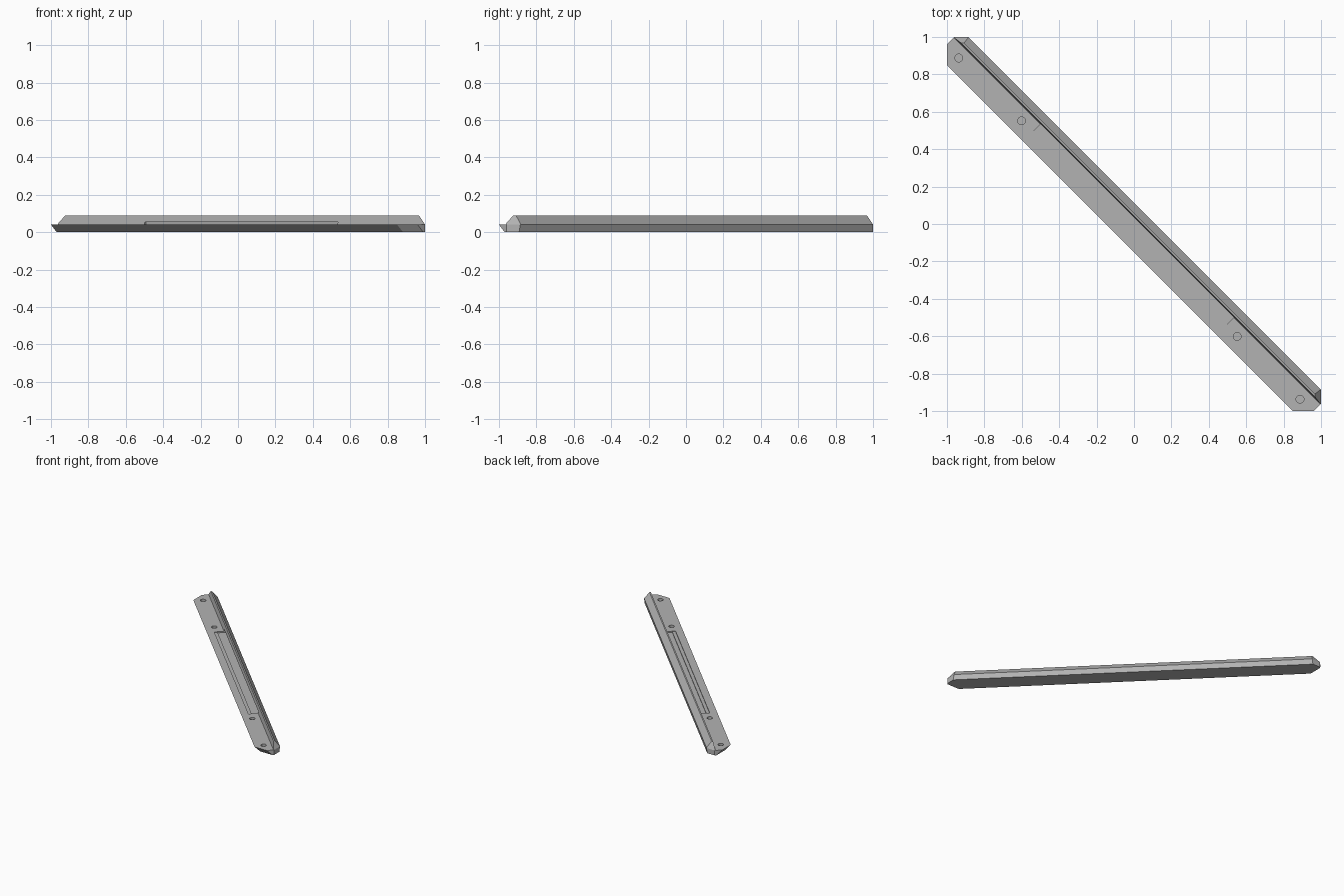
import bpy, bmesh, math
from mathutils import Vector

if "Cube" in bpy.data.objects:
    bpy.data.objects.remove(bpy.data.objects["Cube"])

R = math.sqrt(0.5)
gray = bpy.data.materials.new("gray_metal")
gray.diffuse_color = (0.45, 0.45, 0.45, 1)
gray.use_nodes = True
gray.node_tree.nodes["Principled BSDF"].inputs["Base Color"].default_value = gray.diffuse_color


def extrude_profile(name, pts, half):
    """Sweep a (v, z) outline along the bar's length."""
    bm = bmesh.new()
    face = bm.faces.new([bm.verts.new((-half, v, z)) for v, z in pts])
    out = bmesh.ops.extrude_face_region(bm, geom=[face])
    moved = [g for g in out["geom"] if isinstance(g, bmesh.types.BMVert)]
    bmesh.ops.translate(bm, verts=moved, vec=(2 * half, 0, 0))
    return finish(name, bm)


def finish(name, bm):
    bmesh.ops.recalc_face_normals(bm, faces=bm.faces)
    me = bpy.data.meshes.new(name)
    bm.to_mesh(me)
    bm.free()
    me.materials.append(gray)
    ob = bpy.data.objects.new(name, me)
    bpy.context.collection.objects.link(ob)
    ob.rotation_euler.z = -math.pi / 4
    return ob


def cut_end(bm, co, no):
    """Slice off an end corner and cap the opening."""
    out = bmesh.ops.bisect_plane(bm, geom=bm.verts[:] + bm.edges[:] + bm.faces[:],
                                 plane_co=co, plane_no=no, clear_outer=True)
    edges = [g for g in out["geom_cut"] if isinstance(g, bmesh.types.BMEdge)]
    bmesh.ops.holes_fill(bm, edges=edges)


# Plate with raised ridge along the back
bar = extrude_profile("ridged_bar", [(-.106, .04), (-.062, 0), (.076, 0), (.081, .042),
                                     (.041, .09), (.031, .09), (.023, .04)], 1.386)
bm = bmesh.new()
bm.from_mesh(bar.data)
for s in (-1, 1):
    # upright chamfer, sloped ridge end, undercut plate corner
    cut_end(bm, Vector((s * R, R, .04)), Vector((s * R, R, 0)))
    cut_end(bm, Vector((s * R, R, .04)), Vector((s * R, R, .66)))
    cut_end(bm, Vector((s * R, -R, .04)), Vector((s * R, -R, -.75)))
bmesh.ops.recalc_face_normals(bm, faces=bm.faces)
bm.to_mesh(bar.data)
bm.free()

# Long stepped recess undercutting the ridge
cutters = [extrude_profile("recess_cutter", [(-.05, .053), (-.05, .035), (-.025, .035),
                                             (-.025, .03), (.034, .03), (.034, .053)], .73)]
# Blind screw holes
for u in (-1.29, -.815, .815, 1.29):
    bm = bmesh.new()
    bmesh.ops.create_cone(bm, cap_ends=True, segments=24, radius1=.021, radius2=.021, depth=.05)
    bmesh.ops.translate(bm, verts=bm.verts, vec=(u, -.035, .045))
    cutters.append(finish("hole_cutter", bm))

for c in cutters:
    c.hide_render = True
    c.hide_set(True)
    mod = bar.modifiers.new("cut", "BOOLEAN")
    mod.operation = "DIFFERENCE"
    mod.solver = "EXACT"
    mod.object = c
